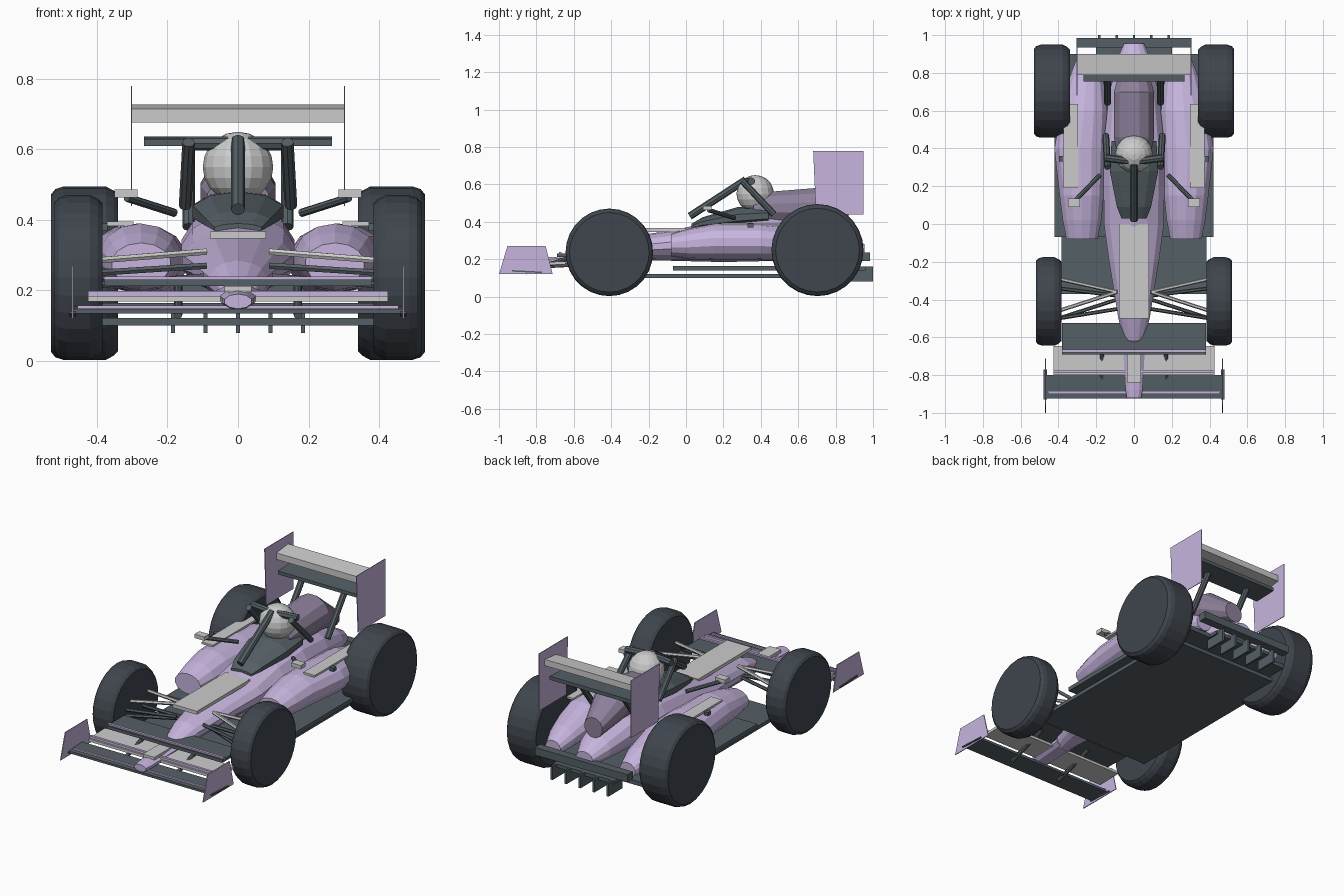
import bpy, bmesh, math
from mathutils import Vector

if "Cube" in bpy.data.objects:
    bpy.data.objects.remove(bpy.data.objects["Cube"])


def mat(name, c):
    m = bpy.data.materials.new(name)
    m.diffuse_color = (*c, 1)
    m.use_nodes = True
    m.node_tree.nodes["Principled BSDF"].inputs["Base Color"].default_value = m.diffuse_color
    return m


LILAC = mat("lilac", (0.57, 0.46, 0.73))
DARK = mat("dark_carbon", (0.09, 0.115, 0.13))
TYRE = mat("tyre_rubber", (0.05, 0.06, 0.075))
COVER = mat("muted_lilac", (0.27, 0.22, 0.33))
WHITE = None


def finish(name, bm, m):
    bmesh.ops.recalc_face_normals(bm, faces=bm.faces)
    me = bpy.data.meshes.new(name)
    bm.to_mesh(me)
    bm.free()
    if m:
        me.materials.append(m)
    ob = bpy.data.objects.new(name, me)
    bpy.context.collection.objects.link(ob)
    return ob


def skin(name, rings, m):
    """Bridge closed rings of points and cap both ends."""
    bm = bmesh.new()
    vs = [[bm.verts.new(p) for p in r] for r in rings]
    n = len(vs[0])
    for a, b in zip(vs, vs[1:]):
        for i in range(n):
            bm.faces.new((a[i], a[(i + 1) % n], b[(i + 1) % n], b[i]))
    bm.faces.new(vs[0])
    bm.faces.new(vs[-1])
    return finish(name, bm, m)


def loft(name, secs, m, n=14):
    """Sections: y, centre x, half width, bottom z, top z."""
    rings = []
    for y, cx, hw, z0, z1 in secs:
        ang = [2 * math.pi * (i + .5) / n for i in range(n)]
        rings.append([(cx + hw * math.cos(a), y, (z0 + z1) / 2 + (z1 - z0) / 2 * math.sin(a)) for a in ang])
    return skin(name, rings, m)


def box(name, x0, x1, y0, y1, z0, z1, m):
    ring = [(x0, z0), (x1, z0), (x1, z1), (x0, z1)]
    return skin(name, [[(x, y, z) for x, z in ring] for y in (y0, y1)], m)


def rod(name, a, b, r, m, n=8):
    a, b = Vector(a), Vector(b)
    q = (b - a).to_track_quat('Z', 'Y')
    circ = [q @ Vector((r * math.cos(2 * math.pi * i / n), r * math.sin(2 * math.pi * i / n), 0)) for i in range(n)]
    return skin(name, [[p + c for c in circ] for p in (a, b)], m)


def plate(name, prof, x0, x1, m):
    """Flat panel with a y-z outline."""
    return skin(name, [[(x, y, z) for y, z in prof] for x in (x0, x1)], m)


def wheel(name, s, x0, x1, y, r):
    prof = [(x0, .9 * r), (x0 + .012, .95 * r), (x0 + .035, r), (x1 - .035, r), (x1 - .012, .97 * r), (x1, .91 * r)]
    n = 28
    return skin(name, [[(s * x, y + q * math.cos(2 * math.pi * i / n), r + .003 + q * math.sin(2 * math.pi * i / n))
                        for i in range(n)] for x, q in prof], TYRE)


# main body, nose tip, engine cover
loft("main_body", [(-.645, 0, .03, .17, .215), (-.615, 0, .055, .155, .24), (-.5, 0, .085, .165, .285),
                   (-.2, 0, .135, .195, .335), (0, 0, .163, .19, .37), (.2, 0, .165, .185, .42),
                   (.42, 0, .165, .19, .44), (.65, 0, .14, .19, .41), (.85, 0, .1, .19, .34),
                   (.955, 0, .055, .19, .28)], LILAC)
loft("nose_tip", [(-.92, 0, .04, .148, .19), (-.88, 0, .047, .145, .195), (-.6, 0, .065, .16, .22)], LILAC, 10)
loft("engine_cover", [(.36, 0, .09, .38, .53), (.46, 0, .11, .38, .565), (.7, 0, .11, .37, .585),
                      (.87, 0, .06, .33, .45)], COVER, 12)
box("nose_panel", -.08, .08, -.5, 0, .347, .367, WHITE)
box("nose_tip_panel", -.038, .038, -.84, -.65, .195, .212, WHITE)

# cockpit surround and helmet
loft("cockpit_surround", [(.03, 0, .07, .36, .39), (.09, 0, .095, .36, .425), (.28, 0, .135, .365, .48),
                          (.44, 0, .125, .38, .485)], DARK, 10)
bm = bmesh.new()
bmesh.ops.create_uvsphere(bm, u_segments=16, v_segments=10, radius=.1)
bmesh.ops.translate(bm, vec=(0, .37, .55), verts=bm.verts)
finish("helmet", bm, WHITE)

# floor plates and diffuser
box("floor_main", -.42, .42, -.07, .9, .14, .165, DARK)
box("floor_lower", -.385, .385, -.37, .8, .1, .122, DARK)
box("diffuser_shelf", -.2, .2, .87, .96, .14, .16, DARK)
box("rear_beam", -.305, .305, .935, .985, .19, .235, DARK)
for i in range(5):
    x = (i - 2) * .092
    box("diffuser_fin", x - .006, x + .006, .87, 1, .08, .16, DARK)

# front wing
plate("front_wing_main", [(-.925, .135), (-.8, .14), (-.8, .155), (-.925, .148)], -.47, .47, DARK)
box("front_wing_lip", -.455, .455, -.9, -.888, .148, .158, LILAC)
plate("front_wing_flap", [(-.8, .168), (-.645, .172), (-.645, .188), (-.8, .184)], -.425, .425, WHITE)
box("front_wing_flap_lip", -.425, .425, -.79, -.775, .184, .198, LILAC)
box("front_wing_upper", -.38, .38, -.69, -.525, .213, .231, DARK)
box("front_wing_upper_lip", -.38, .38, -.68, -.665, .231, .24, LILAC)

# rear wing
plate("rear_wing_flap", [(.79, .676), (.9, .69), (.9, .727), (.79, .715)], -.303, .303, WHITE)
plate("rear_wing_lower", [(.755, .61), (.9, .615), (.9, .636), (.755, .63)], -.267, .267, DARK)

# halo front pillar
rod("halo_pillar", (0, .02, .43), (0, .32, .625), .02, DARK)

# mirrored parts
for s in (-1, 1):
    wheel("front_wheel", s, .385, .52, -.41, .234)
    wheel("rear_wheel", s, .34, .53, .703, .246)
    loft("sidepod", [(-.08, s * .275, .085, .215, .335), (.02, s * .275, .105, .2, .365),
                     (.15, s * .277, .12, .195, .39), (.4, s * .285, .14, .195, .39),
                     (.6, s * .265, .125, .19, .37), (.8, s * .25, .085, .18, .31),
                     (.9, s * .245, .05, .17, .26)], LILAC)
    xa, xb = sorted((s * .297, s * .372))
    box("sidepod_panel", xa, xb, .19, .635, .383, .395, WHITE)
    xa, xb = sorted((s * .37, s * .397))
    box("sidepod_knob", xa, xb, .33, .36, .37, .39, DARK)
    # mirrors
    xa, xb = sorted((s * .285, s * .35))
    box("mirror", xa, xb, .09, .135, .463, .486, WHITE)
    rod("mirror_arm", (s * .18, .26, .42), (s * .315, .12, .463), .012, DARK)
    # halo side bars
    rod("halo_bar", (0, .33, .617), (s * .15, .35, .617), .02, DARK)
    rod("halo_leg", (s * .14, .3, .62), (s * .15, .47, .44), .018, DARK)
    # wing end plates, vanes and struts
    plate("rear_wing_end_plate", [(.68, .78), (.95, .78), (.95, .44), (.695, .44)], s * .3, s * .304, LILAC)
    plate("front_wing_end_plate", [(-.955, .27), (-.75, .27), (-.713, .12), (-1, .12)], s * .466, s * .471, LILAC)
    plate("end_plate_vane", [(-.93, .134), (-.77, .126), (-.77, .134), (-.93, .142)], s * .46, s * .478, DARK)
    rod("rear_wing_strut", (s * .14, .64, .38), (s * .14, .82, .62), .018, DARK)
    rod("front_wing_strut", (s * .17, -.86, .13), (s * .17, -.6, .215), .012, DARK)
    # front suspension
    for y0, z0, y1, z1 in ((-.36, .32, -.29, .285), (-.36, .32, -.46, .285), (-.38, .25, -.34, .215),
                           (-.4, .25, -.5, .215), (-.45, .28, -.5, .25)):
        rod("suspension_arm", (s * .09, y0, z0 - .01), (s * .4, y1, z1), .01, DARK if z0 < .3 else WHITE, 6)
